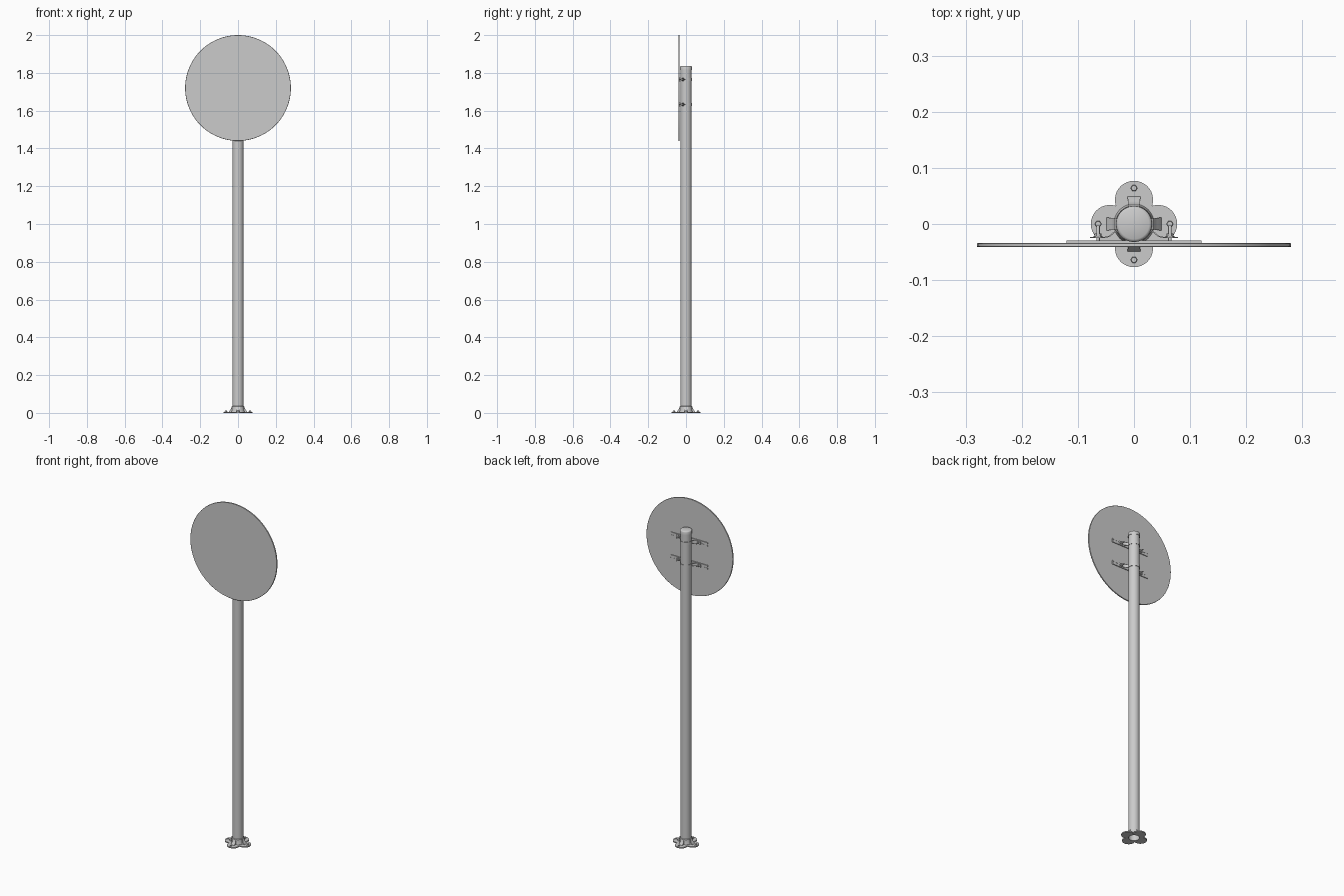
import bpy, bmesh
from math import sin, cos, pi, radians, atan2
from mathutils import Vector, Matrix

if "Cube" in bpy.data.objects:
    bpy.data.objects.remove(bpy.data.objects["Cube"])


def finish(name, bm, smooth=True):
    bmesh.ops.recalc_face_normals(bm, faces=bm.faces)
    me = bpy.data.meshes.new(name)
    bm.to_mesh(me)
    bm.free()
    ob = bpy.data.objects.new(name, me)
    bpy.context.collection.objects.link(ob)
    if smooth:
        bpy.ops.object.select_all(action='DESELECT')
        ob.select_set(True)
        bpy.context.view_layer.objects.active = ob
        bpy.ops.object.shade_smooth_by_angle(angle=radians(35))
    return ob


def lathe(name, profile, center=(0, 0, 0), axis='Z', n=48):
    """Revolve (radius, height) points; radius 0 closes with a fan."""
    bm = bmesh.new()
    rings = []
    for r, h in profile:
        k = 1 if r == 0 else n
        rings.append([bm.verts.new((r * cos(2 * pi * i / n), r * sin(2 * pi * i / n), h)) for i in range(k)])
    for a, b in zip(rings, rings[1:]):
        for i in range(n):
            j = (i + 1) % n
            quad = [a[i % len(a)], a[j % len(a)], b[j % len(b)], b[i % len(b)]]
            bm.faces.new(list(dict.fromkeys(quad)))
    if axis == 'Y':
        bm.transform(Matrix.Rotation(-pi / 2, 4, 'X'))
    bm.transform(Matrix.Translation(center))
    return finish(name, bm)


def prism(name, pts, lo, hi, place):
    """Extrude a closed 2D outline between lo and hi; place maps (u, v, w) to space."""
    bm = bmesh.new()
    a = [bm.verts.new(place(u, v, lo)) for u, v in pts]
    b = [bm.verts.new(place(u, v, hi)) for u, v in pts]
    bm.faces.new(a)
    bm.faces.new(b)
    for i in range(len(pts)):
        j = (i + 1) % len(pts)
        bm.faces.new((a[i], a[j], b[j], b[i]))
    return finish(name, bm)


# Round sign plate
lathe("sign_disc", [(0, -0.0035), (0.279, -0.0035), (0.28, -0.0025), (0.28, 0.0025),
                    (0.279, 0.0035), (0, 0.0035)], (0, -0.0375, 1.72), 'Y', 96)

# Hollow post and its end cap
lathe("post", [(0.0285, 1.82), (0.0285, 0), (0.03, 0), (0.03, 1.82)])
lathe("post_cap", [(0.03, 1.815), (0.032, 1.815), (0.032, 1.831), (0.0305, 1.834),
                   (0.027, 1.836), (0, 1.836)])

# Four-lobed foot plate with a central hole
outline = []
for k in range(4):
    for i in range(20):
        t = radians(-108.3 + 216.6 * i / 20)
        p = Vector((0.043 + 0.034 * cos(t), 0.034 * sin(t)))
        outline.append(Matrix.Rotation(k * pi / 2, 2) @ p)
bm = bmesh.new()
loops = []
for z, inset in ((0, 0), (0.006, 0)):
    outer = [bm.verts.new((p.x, p.y, z)) for p in outline]
    inner = []
    for p in outline:
        a = atan2(p.y, p.x)
        inner.append(bm.verts.new((0.03 * cos(a), 0.03 * sin(a), z)))
    loops.append((outer, inner))
(o0, i0), (o1, i1) = loops
for a, b in ((o0, i0), (o1, i1), (o0, o1), (i0, i1)):
    for i in range(len(a)):
        j = (i + 1) % len(a)
        bm.faces.new((a[i], a[j], b[j], b[i]))
finish("foot_plate", bm)

# Collar around the post foot
lathe("foot_collar", [(0.03, 0.006), (0.036, 0.006), (0.034, 0.012), (0.033, 0.034), (0.03, 0.036)])

# Sloped ribs and anchor bolts on each lobe
rib = [(0.029, 0.005), (0.049, 0.005), (0.047, 0.010), (0.041, 0.016), (0.036, 0.026), (0.034, 0.034), (0.029, 0.034)]
for k in range(4):
    c, s = cos(k * pi / 2), sin(k * pi / 2)

    def place(u, v, w):
        w *= 1 + (u - 0.03) * 12
        return (u * c - w * s, u * s + w * c, v)
    prism("foot_rib_%d" % k, rib, -0.0095, 0.0095, place)
    pos = (0.064 * c, 0.064 * s, 0)
    lathe("anchor_washer_%d" % k, [(0, 0.005), (0.008, 0.005), (0.008, 0.0072), (0, 0.0072)], pos, n=24)
    lathe("anchor_bolt_%d" % k, [(0, 0.007), (0.006, 0.007), (0.006, 0.011), (0.005, 0.012), (0, 0.012)], pos, n=6)

# Clamp band path: wraps the back of the post and flares into two ears
half = [(0.078, -0.024), (0.052, -0.024), (0.044, -0.022), (0.038, -0.017)]
arc = [(0.0312 * cos(radians(t)), 0.0312 * sin(radians(t))) for t in range(-20, 201, 10)]
path = [Vector(p) for p in half + arc + [(-x, y) for x, y in reversed(half)]]
side_a, side_b = [], []
for i, p in enumerate(path):
    d = (path[min(i + 1, len(path) - 1)] - path[max(i - 1, 0)]).normalized()
    nrm = Vector((-d.y, d.x)) * 0.0011
    side_a.append(p + nrm)
    side_b.append(p - nrm)
band = [tuple(p) for p in side_a + side_b[::-1]]

# Channel section of the rails on the back of the disc (y, z)
channel = [(-0.0345, -0.011), (-0.0295, -0.011), (-0.0295, -0.004), (-0.0305, -0.004), (-0.0305, -0.009),
           (-0.033, -0.009), (-0.033, 0.009), (-0.0305, 0.009), (-0.0305, 0.004), (-0.0295, 0.004),
           (-0.0295, 0.011), (-0.0345, 0.011)]

for tag, z in (("upper", 1.765), ("lower", 1.632)):
    prism(tag + "_rail", channel, -0.12, 0.12, lambda u, v, w: (w, u, z + v))
    prism(tag + "_clamp", band, z - 0.008, z + 0.008, lambda u, v, w: (u, v, w))
    for side, x in (("left", -0.064), ("right", 0.064)):
        name = tag + "_" + side
        lathe(name + "_clamp_bolt", [(0, -0.033), (0.003, -0.033), (0.003, -0.004), (0.0024, -0.003),
                                     (0, -0.003)], (x, 0, z), 'Y', 16)
        lathe(name + "_clamp_washer", [(0, -0.0232), (0.008, -0.0232), (0.008, -0.0217), (0, -0.0217)],
              (x, 0, z), 'Y', 24)
        lathe(name + "_clamp_nut", [(0, -0.022), (0.006, -0.022), (0.006, -0.017), (0, -0.017)],
              (x, 0, z), 'Y', 6)
